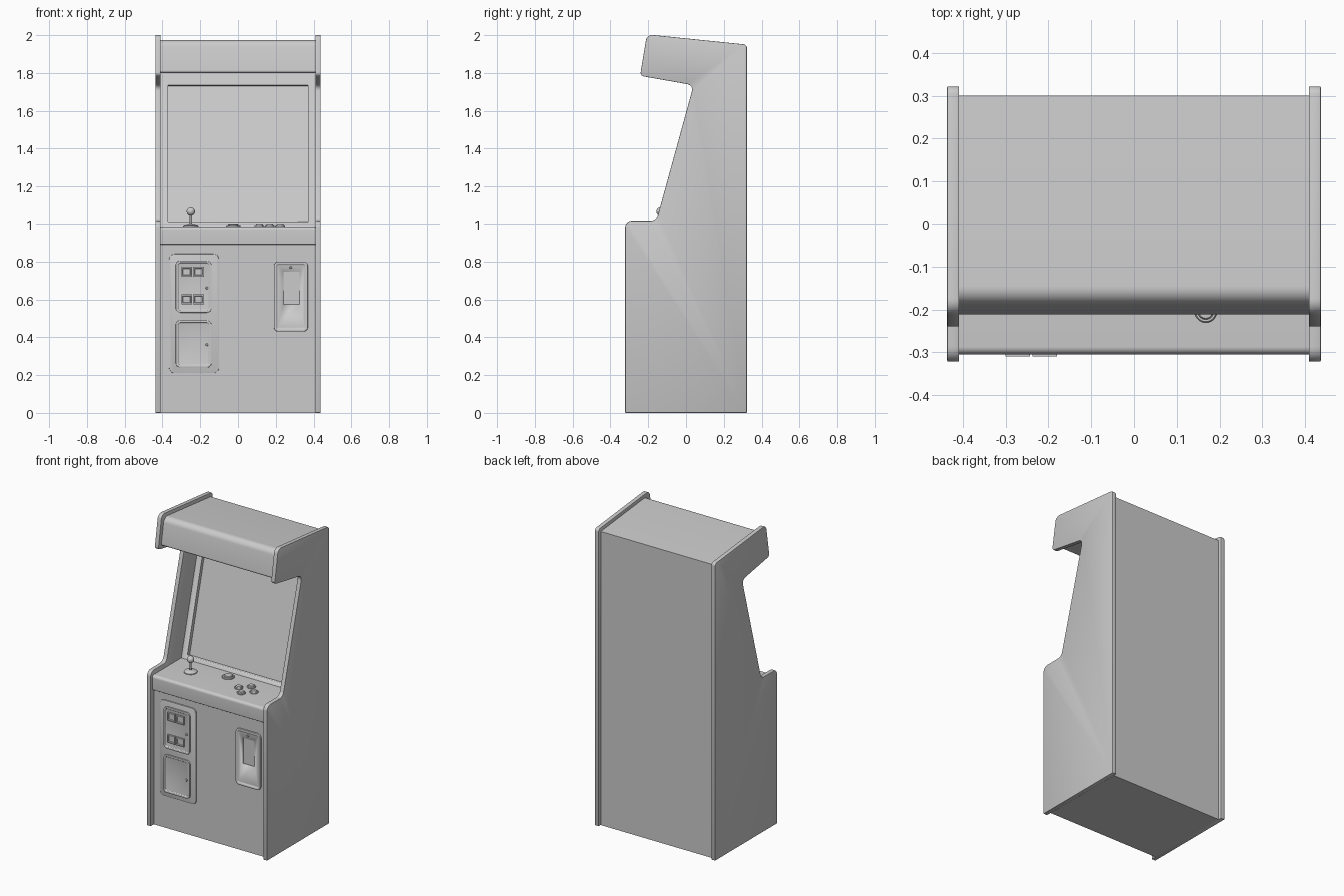
import bpy, bmesh
from math import pi, sin, cos, tan, radians
from mathutils import Vector

if "Cube" in bpy.data.objects:
    bpy.data.objects.remove(bpy.data.objects["Cube"])


def rounded(points, steps=8):
    """Turn (a, b, radius) corners into an outline with arc fillets."""
    out = []
    for i, (a, b, r) in enumerate(points):
        p = Vector((a, b))
        if r == 0:
            out.append(p)
            continue
        u = (Vector(points[i - 1][:2]) - p).normalized()
        v = (Vector(points[(i + 1) % len(points)][:2]) - p).normalized()
        half = u.angle(v) / 2
        centre = p + (u + v).normalized() * (r / sin(half))
        s = p + u * (r / tan(half)) - centre
        e = p + v * (r / tan(half)) - centre
        sweep = s.angle(e)
        for k in range(steps + 1):
            t = k / steps
            out.append(centre + (s * sin((1 - t) * sweep) + e * sin(t * sweep)) / sin(sweep))
    return out


def finish(name, bm, bevel=0):
    bmesh.ops.recalc_face_normals(bm, faces=bm.faces)
    mesh = bpy.data.meshes.new(name)
    bm.to_mesh(mesh)
    bm.free()
    ob = bpy.data.objects.new(name, mesh)
    bpy.context.collection.objects.link(ob)
    bpy.ops.object.select_all(action='DESELECT')
    ob.select_set(True)
    bpy.context.view_layer.objects.active = ob
    if bevel:
        m = ob.modifiers.new("edge", 'BEVEL')
        m.width, m.segments = bevel, 2
        m.limit_method, m.angle_limit = 'ANGLE', radians(40)
        bpy.ops.object.modifier_apply(modifier=m.name)
    bpy.ops.object.shade_smooth_by_angle(angle=radians(35))
    return ob


def prism(name, points, start, end, axis='x', bevel=0, rim=0, sink=0):
    """Extrude an outline along x (points are y, z) or y (points are x, z)."""
    place = (lambda p, d: (d, p[0], p[1])) if axis == 'x' else (lambda p, d: (p[0], d, p[1]))
    bm = bmesh.new()
    pts = rounded(points)
    low = [bm.verts.new(place(p, start)) for p in pts]
    high = [bm.verts.new(place(p, end)) for p in pts]
    front = bm.faces.new(low)
    bm.faces.new(high)
    for i in range(len(pts)):
        j = (i + 1) % len(pts)
        bm.faces.new((low[i], low[j], high[j], high[i]))
    bmesh.ops.recalc_face_normals(bm, faces=bm.faces)
    if rim:  # raised rim around a sunken field
        bmesh.ops.inset_region(bm, faces=[front], thickness=rim, use_even_offset=True)
        bmesh.ops.inset_region(bm, faces=[front], thickness=0.003, depth=-sink, use_even_offset=True)
    return finish(name, bm, bevel)


def plate(name, x0, x1, z0, z1, front, back, r, **kw):
    pts = [(x0, z0, r), (x1, z0, r), (x1, z1, r), (x0, z1, r)]
    return prism(name, pts, front, back, 'y', **kw)


def lathe(name, profile, loc, tilt=0, sides=32):
    """Revolve (radius, height) points around a local z axis."""
    bm = bmesh.new()
    vs = [bm.verts.new((r, 0, z)) for r, z in profile]
    es = [bm.edges.new(pair) for pair in zip(vs, vs[1:])]
    bmesh.ops.spin(bm, geom=vs + es, cent=(0, 0, 0), axis=(0, 0, 1), angle=2 * pi, steps=sides)
    bmesh.ops.remove_doubles(bm, verts=bm.verts, dist=1e-5)
    ob = finish(name, bm)
    ob.location = loc
    ob.rotation_euler.x = tilt
    return ob


def cut(target, cutter):
    m = target.modifiers.new("cut", 'BOOLEAN')
    m.operation, m.solver, m.object = 'DIFFERENCE', 'EXACT', cutter
    bpy.context.view_layer.objects.active = target
    bpy.ops.object.modifier_apply(modifier=m.name)
    bpy.data.objects.remove(cutter)


# Side panels
side = [(-0.322, 0, 0), (0.322, 0, 0), (0.322, 1.95, 0.02), (-0.207, 2.004, 0.035),
        (-0.243, 1.785, 0.02), (0.04, 1.735, 0.03), (-0.158, 1.015, 0.04), (-0.322, 1.015, 0.035)]
for label, s in (("left", -1), ("right", 1)):
    prism(label + "_side_panel", side, s * 0.409, s * 0.437, bevel=0.003)

# Cabinet body with marquee and sloped bezel
body = prism("cabinet_body", [(-0.287, 0, 0), (0.30, 0, 0), (0.30, 1.928, 0), (-0.182, 1.978, 0.04),
                              (-0.214, 1.80, 0.012), (0.21, 1.80, 0), (-0.014, 0.95, 0),
                              (-0.287, 0.95, 0)], -0.41, 0.41)


# Screen recess and screen
def bezel_y(z):
    return -0.014 + 0.2635 * (z - 0.95)


lo, hi = 1.01, 1.735
cut(body, prism("screen_cutter", [(bezel_y(lo) - 0.04, lo + 0.01, 0), (bezel_y(lo) + 0.03, lo - 0.008, 0),
                                  (bezel_y(hi) + 0.03, hi - 0.008, 0), (bezel_y(hi) - 0.04, hi + 0.01, 0)],
                -0.37, 0.37))
prism("screen", [(bezel_y(lo) + 0.022, lo - 0.02, 0), (bezel_y(lo) + 0.04, lo - 0.02, 0),
                 (bezel_y(hi) + 0.04, hi, 0), (bezel_y(hi) + 0.022, hi, 0)], -0.375, 0.375)

# Control deck
prism("control_deck", [(-0.305, 0.89, 0.004), (0.01, 0.89, 0), (0.01, 0.985, 0), (-0.305, 0.985, 0.018)],
      -0.41, 0.41)

# Joystick
ball = [(0.022 * sin(t), 0.083 - 0.022 * cos(t)) for t in (0.28 + (pi - 0.28) * k / 12 for k in range(13))]
lathe("joystick", [(0.04, -0.005), (0.04, 0.005), (0.034, 0.010), (0.014, 0.012), (0.006, 0.016)] + ball,
      (-0.25, -0.135, 0.985))


# Buttons: one large, four in a diamond
def button(name, r, x, y):
    lathe(name, [(r, -0.005), (r, 0.005), (r * 0.9, 0.008), (r * 0.72, 0.008), (r * 0.7, 0.012),
                 (r * 0.6, 0.015), (0, 0.016)], (x, y, 0.985))


button("start_button", 0.038, -0.025, -0.065)
for i, (dx, dy) in enumerate(((-1, 0), (1, 0), (0, -1), (0, 1))):
    button(f"action_button_{i + 1}", 0.026, 0.168 + 0.055 * dx, -0.153 + 0.052 * dy)

# Coin door plate with upper and lower doors
plate("coin_plate", -0.365, -0.10, 0.21, 0.84, -0.294, -0.28, 0.03, bevel=0.003)
plate("upper_coin_door", -0.33, -0.14, 0.53, 0.805, -0.303, -0.29, 0.025, bevel=0.002, rim=0.012, sink=0.005)
plate("lower_coin_door", -0.33, -0.14, 0.24, 0.49, -0.303, -0.29, 0.025, bevel=0.002, rim=0.012, sink=0.005)

# Coin slots
for row, z in enumerate((0.575, 0.72)):
    for col, x in enumerate((-0.30, -0.237)):
        plate(f"coin_slot_{row}_{col}", x, x + 0.057, z, z + 0.052, -0.31, -0.29, 0, rim=0.007, sink=0.006)

# Side service plate with a sunken pocket
service = plate("service_plate", 0.19, 0.37, 0.43, 0.80, -0.298, -0.28, 0.025, bevel=0.003, rim=0.014, sink=0.005)
cut(service, plate("pocket_cutter", 0.24, 0.325, 0.575, 0.745, -0.32, -0.286, 0))

# Locks
for i, (x, z) in enumerate(((-0.165, 0.66), (-0.165, 0.36), (0.28, 0.768))):
    lathe(f"lock_{i + 1}", [(0.007, -0.01), (0.007, 0.005), (0.005, 0.007), (0, 0.007)],
          (x, -0.296, z), tilt=pi / 2, sides=16)
